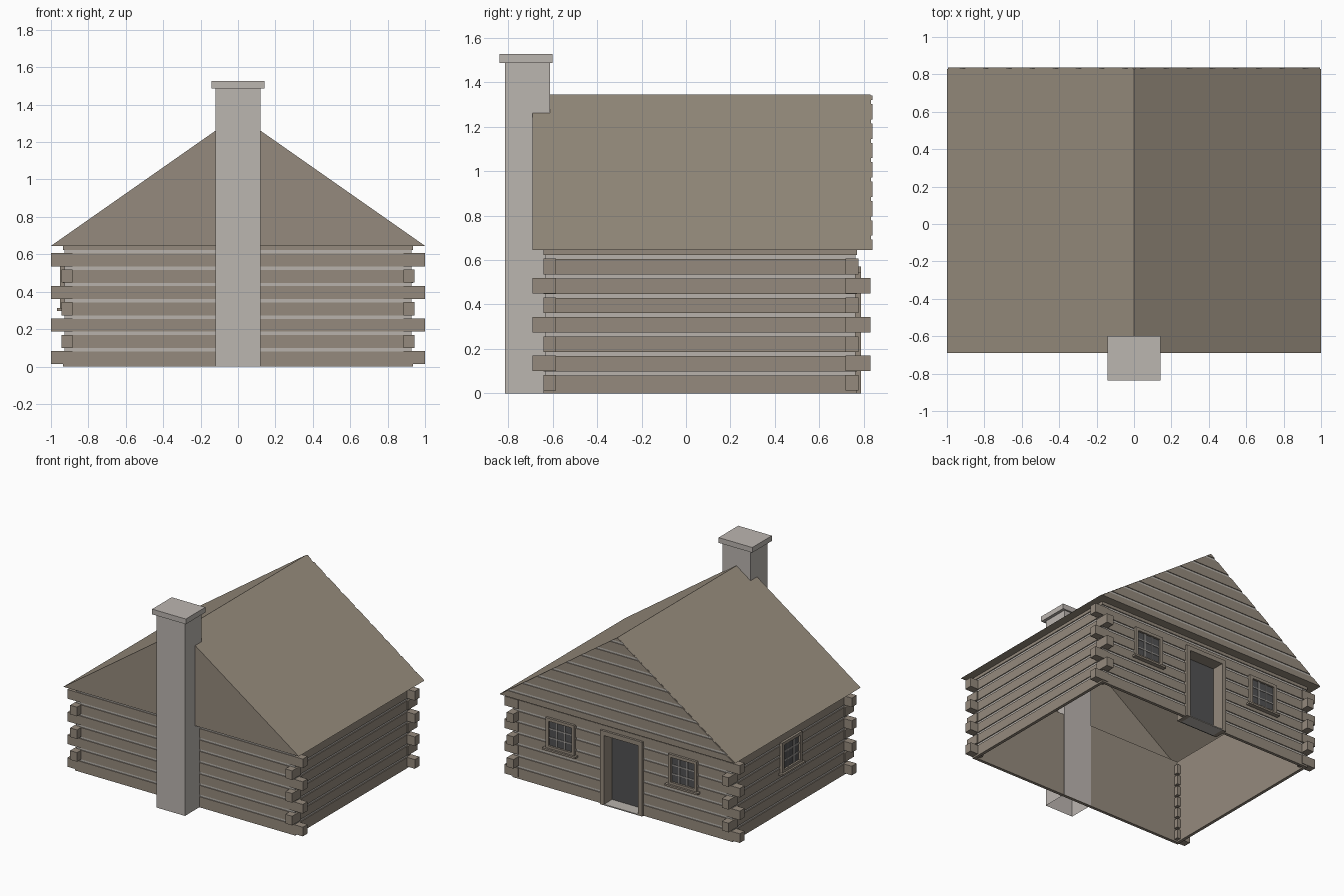
import bpy, bmesh

cube = bpy.data.objects.get("Cube")
if cube:
    bpy.data.objects.remove(cube, do_unlink=True)


def material(name, r, g, b):
    m = bpy.data.materials.new(name)
    m.use_nodes = True
    m.diffuse_color = (r, g, b, 1)
    m.node_tree.nodes["Principled BSDF"].inputs["Base Color"].default_value = (r, g, b, 1)
    return m


LOG = material("weathered log", .30, .255, .205)
ROOF = material("roof brown", .315, .27, .21)
CHINK = material("pale chinking", .48, .45, .415)
STONE = material("chimney stone", .50, .465, .435)
DARK = material("dark glass", .085, .085, .087)
BAR = material("window bar grey", .42, .40, .38)


class Part:
    """Collects boxes and prisms into one object."""

    def __init__(self, name, mat):
        self.name, self.mat, self.bm = name, mat, bmesh.new()

    def prism(self, pts, y0, y1):
        a = [self.bm.verts.new((x, y0, z)) for x, z in pts]
        b = [self.bm.verts.new((x, y1, z)) for x, z in pts]
        self.bm.faces.new(a)
        self.bm.faces.new(b[::-1])
        for i in range(len(pts)):
            j = (i + 1) % len(pts)
            self.bm.faces.new((a[j], a[i], b[i], b[j]))

    def box(self, x0, x1, y0, y1, z0, z1):
        x0, x1 = sorted((x0, x1))
        y0, y1 = sorted((y0, y1))
        self.prism([(x0, z0), (x1, z0), (x1, z1), (x0, z1)], y0, y1)

    def done(self, open_bottom=False):
        bm = self.bm
        bmesh.ops.recalc_face_normals(bm, faces=bm.faces)
        if open_bottom:
            bmesh.ops.delete(bm, geom=[f for f in bm.faces if f.normal.z < -.9], context='FACES')
        mesh = bpy.data.meshes.new(self.name)
        bm.to_mesh(mesh)
        bm.free()
        mesh.materials.append(self.mat)
        ob = bpy.data.objects.new(self.name, mesh)
        bpy.context.collection.objects.link(ob)
        return ob


# Main dimensions
WX, YF, YB = .935, -.64, .77          # outer wall planes
EAVE, RIDGE, RF, RB = .645, 1.345, -.69, .83
PITCH, FIRST, HALF = .0872, .09, .009
DOOR_W, DOOR_H = .15, .535


def courses(bottom, top):
    """Yields (is_log, z0, z1) for the alternating logs and chinking."""
    z, k = bottom, 0
    while z < top - .001:
        c = FIRST + PITCH * k
        k += 1
        if c - HALF < bottom:
            continue
        yield True, z, min(c - HALF, top)
        if c - HALF < top:
            yield False, c - HALF, min(c + HALF, top)
        z = c + HALF


# Log walls: every course is a strip on each side, split around the door
logs, chinks = Part("log_walls", LOG), Part("wall_chinking", CHINK)
lining = Part("wall_lining", LOG)
for is_log, z0, z1 in courses(0, EAVE):
    p, d = (logs, 0) if is_log else (chinks, .007)
    for s in (-1, 1):
        p.box(s * (WX - d), s * (WX - .02), YF + d, YB - d, z0, z1)
    p.box(d - WX, WX - d, YF + d, YF + .02, z0, z1)
    spans = [(d - WX, WX - d)]
    if z0 < DOOR_H - .01:
        spans = [(d - WX, -DOOR_W), (DOOR_W, WX - d)]
    for a, b in spans:
        p.box(a, b, YB - d, YB - .02, z0, z1)
logs.done()
chinks.done()
IN = WX - .02
for s in (-1, 1):
    lining.box(s * IN, s * (IN - .003), YF + .02, YB - .02, 0, EAVE)
    lining.box(s * DOOR_W, s * IN, YB - .02, YB - .023, 0, EAVE)
lining.box(-IN, IN, YF + .02, YF + .023, 0, EAVE)
lining.box(-DOOR_W, DOOR_W, YB - .02, YB - .023, DOOR_H, EAVE)
lining.done()

# Interlocking log ends at the four corners
ends = Part("log_ends", LOG)
for k in range(7):
    z = .0475 + PITCH * k
    for s in (-1, 1):
        for y, tip, inward in ((YF - .002, RF, 1), (YB + .005, RB, -1)):
            if k % 2 == 0:
                ends.box(s * .885, s, y, y + inward * .058, z - .035, z + .035)
            else:
                ends.box(s * .885, s * .943, tip, y + inward * .058, z - .035, z + .035)
ends.done()

# Roof slopes and the flat soffit under the overhang
roof = Part("roof", ROOF)
for s in (-1, 1):
    roof.prism([(s, EAVE), (0, RIDGE), (0, RIDGE - .01), (s * .986, EAVE)], RF, RB)
roof.done()
soffit = Part("soffit", ROOF)
for s in (-1, 1):
    soffit.box(s * (WX - .02), s * .99, RF, RB, EAVE, EAVE + .005)
soffit.box(-WX, WX, RF, YF + .02, EAVE, EAVE + .005)
soffit.box(-WX, WX, YB - .02, RB, EAVE, EAVE + .005)
soffit.done()

# Plain front gable, log-built back gable
front = Part("front_gable", LOG)
front.prism([(-1, EAVE), (1, EAVE), (0, RIDGE)], RF - .001, RF + .005)
front.done()
g_logs, g_chinks = Part("back_gable_logs", LOG), Part("back_gable_chinking", CHINK)
for is_log, z0, z1 in courses(EAVE, RIDGE - .004):
    a, b = [.995 * (RIDGE - z) / (RIDGE - EAVE) for z in (z0, z1)]
    p, y = (g_logs, .838) if is_log else (g_chinks, .832)
    p.prism([(-a, z0), (a, z0), (b, z1), (-b, z1)], .815, y)
g_logs.done()
g_chinks.done()

# Chimney
chimney = Part("chimney", STONE)
chimney.box(-.12, .12, -.815, -.612, 0, 1.49)
chimney.done(open_bottom=True)
cap = Part("chimney_cap", STONE)
cap.box(-.143, .143, -.838, -.60, 1.487, 1.527)
cap.done()

# Door frame, recessed door and threshold
frame = Part("door_frame", LOG)
for s in (-1, 1):
    frame.box(s * .145, s * .178, .68, .787, 0, .57)
frame.box(-.145, .145, .68, .787, .535, .57)
frame.done()
door = Part("door", DARK)
door.box(-.145, .145, .68, .69, 0, .535)
door.done()
sill = Part("threshold", CHINK)
sill.box(-.145, .145, .69, .787, 0, .008)
sill.done()


# Windows: u runs along the wall, d outward from it
def window(name, place):
    def add(part, u0, u1, d0, d1, z0, z1):
        part.box(*place(u0, u1, d0, d1), z0, z1)

    glass = Part(name + "_glass", DARK)
    add(glass, -.10, .10, -.01, .003, .32, .53)
    glass.done()
    bars = Part(name + "_bars", BAR)
    for i in (-1, 1):
        add(bars, i * .034 - .004, i * .034 + .004, 0, .008, .32, .53)
        add(bars, -.10, .10, 0, .008, .425 + i * .034 - .004, .425 + i * .034 + .004)
    bars.done()
    trim = Part(name + "_frame", LOG)
    for s in (-1, 1):
        add(trim, s * .098, s * .122, -.01, .018, .312, .543)
    add(trim, -.098, .098, -.01, .018, .52, .543)
    add(trim, -.098, .098, -.01, .018, .312, .33)
    add(trim, -.14, .14, -.01, .033, .298, .312)
    trim.done()


for side, cx in (("left", .52), ("right", -.52)):
    window("back_window_" + side,
           lambda u0, u1, d0, d1, cx=cx: (cx + u0, cx + u1, YB + d0, YB + d1))
window("side_window", lambda u0, u1, d0, d1: (-WX - d0, -WX - d1, .07 + u0, .07 + u1))
